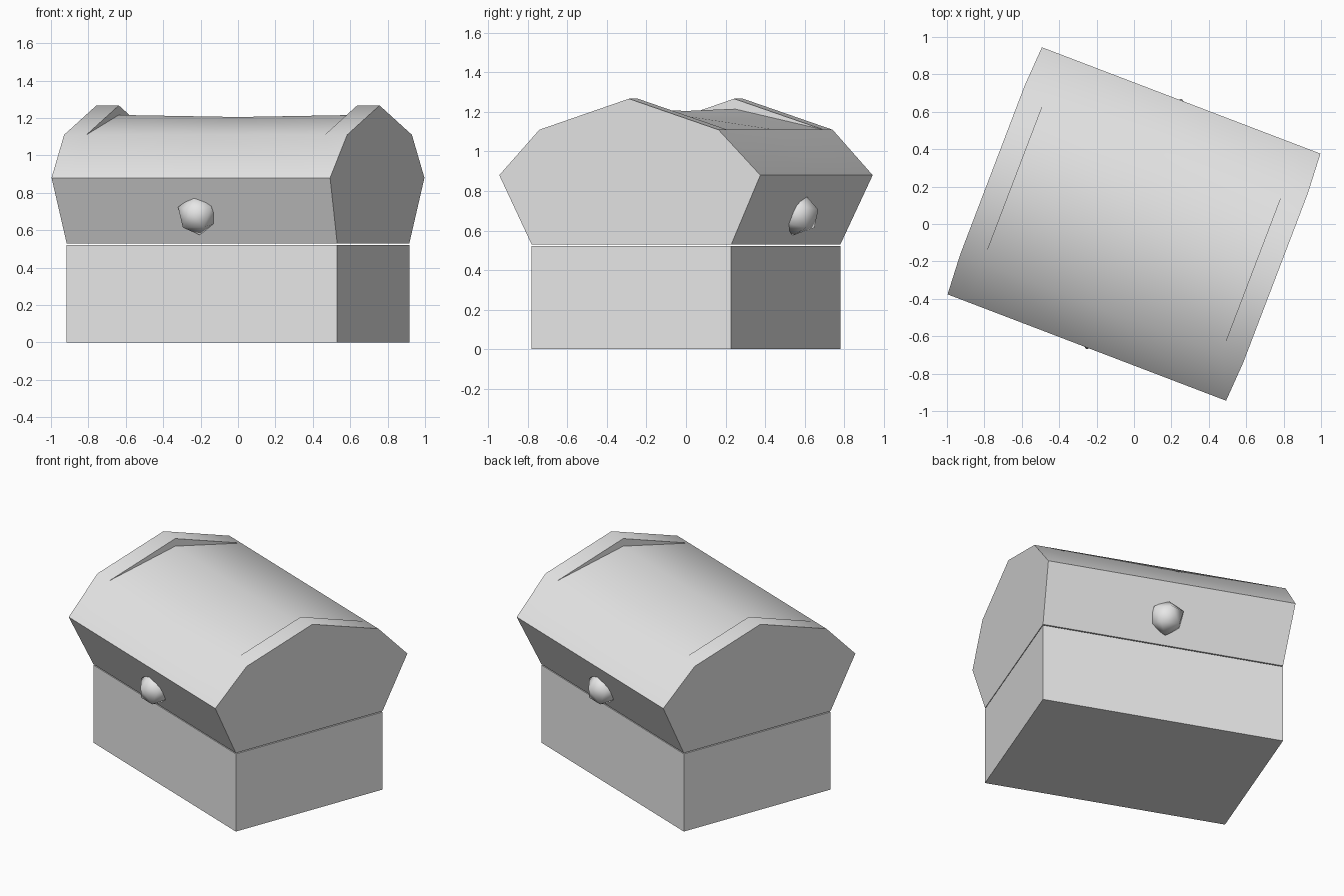
import bpy, bmesh, math
from mathutils import Matrix, Vector

default = bpy.data.objects.get("Cube")
if default:
    bpy.data.objects.remove(default, do_unlink=True)

grey = bpy.data.materials.new("plain_grey")
grey.use_nodes = True
grey.diffuse_color = (0.8, 0.8, 0.8, 1)
grey.node_tree.nodes["Principled BSDF"].inputs["Base Color"].default_value = (0.8, 0.8, 0.8, 1)

TURN = Matrix.Rotation(math.radians(-20.9), 4, "Z")  # the whole chest stands turned


def finish(name, bm, smooth_angle):
    bmesh.ops.recalc_face_normals(bm, faces=bm.faces)
    bm.transform(TURN)
    mesh = bpy.data.meshes.new(name)
    bm.to_mesh(mesh)
    bm.free()
    mesh.materials.append(grey)
    obj = bpy.data.objects.new(name, mesh)
    bpy.context.collection.objects.link(obj)
    bpy.ops.object.select_all(action="DESELECT")
    obj.select_set(True)
    bpy.context.view_layer.objects.active = obj
    bpy.ops.object.shade_smooth_by_angle(angle=math.radians(smooth_angle))


# Chest base: a plain box
HALF_LEN, HALF_DEPTH, SEAM = 0.774, 0.54, 0.522
bm = bmesh.new()
bmesh.ops.create_cube(bm, size=1)
bm.transform(Matrix.Translation((0, 0, SEAM / 2))
             @ Matrix.Diagonal((2 * HALF_LEN, 2 * HALF_DEPTH, SEAM, 1)))
finish("chest_base", bm, 30)


# Lid: lofted cross-sections, with a raised ridge at each end
def section(apex, lengths):
    half = [(0.54, 0.528), (0.707, 0.88), (0.485, 1.11)]
    points = [(-y, z) for y, z in half] + [(0, apex)] + [(y, z) for y, z in reversed(half)]
    lengths = lengths + lengths[-2::-1]
    return [Vector((x, y, z)) for x, (y, z) in zip(lengths, points)]


end = section(1.267, [0.774, 0.797, 0.81, 0.81])
rib = section(1.267, [0.682] * 4)
floor = section(1.216, [0.682] * 4)
middle = section(1.205, [0] * 4)


def mirrored(ring):
    return [Vector((-p.x, p.y, p.z)) for p in ring]


rings = [end, rib, floor, middle, mirrored(floor), mirrored(rib), mirrored(end)]
bm = bmesh.new()
loops = [[bm.verts.new(p) for p in ring] for ring in rings]
for a, b in zip(loops, loops[1:]):
    for i in range(len(a)):
        j = (i + 1) % len(a)
        bm.faces.new((a[i], a[j], b[j], b[i]))
bm.faces.new(loops[0])
bm.faces.new(loops[-1])
bmesh.ops.remove_doubles(bm, verts=bm.verts, dist=0.001)
finish("chest_lid", bm, 40)

# Faceted knobs, one on each long side, face-on to the leaning wall
outward = Vector((0, 0.903, -0.43))
for name, spin in (("back_knob", 0), ("front_knob", math.pi)):
    bm = bmesh.new()
    bmesh.ops.create_icosphere(bm, subdivisions=1, radius=0.112)
    bm.faces.ensure_lookup_table()
    tri = bm.faces[0]
    axis = tri.calc_center_median().normalized()
    up = (tri.verts[0].co - tri.calc_center_median()).normalized()
    source = Matrix((up.cross(axis), up, axis))
    wall_up = Vector((0, 0.43, 0.903))
    target = Matrix((wall_up.cross(outward), wall_up, outward)).transposed()
    bm.transform((target @ source).to_4x4())
    bm.transform(Matrix.Rotation(spin, 4, "Z") @ Matrix.Translation((0, 0.607, 0.683)))
    finish(name, bm, 60)
